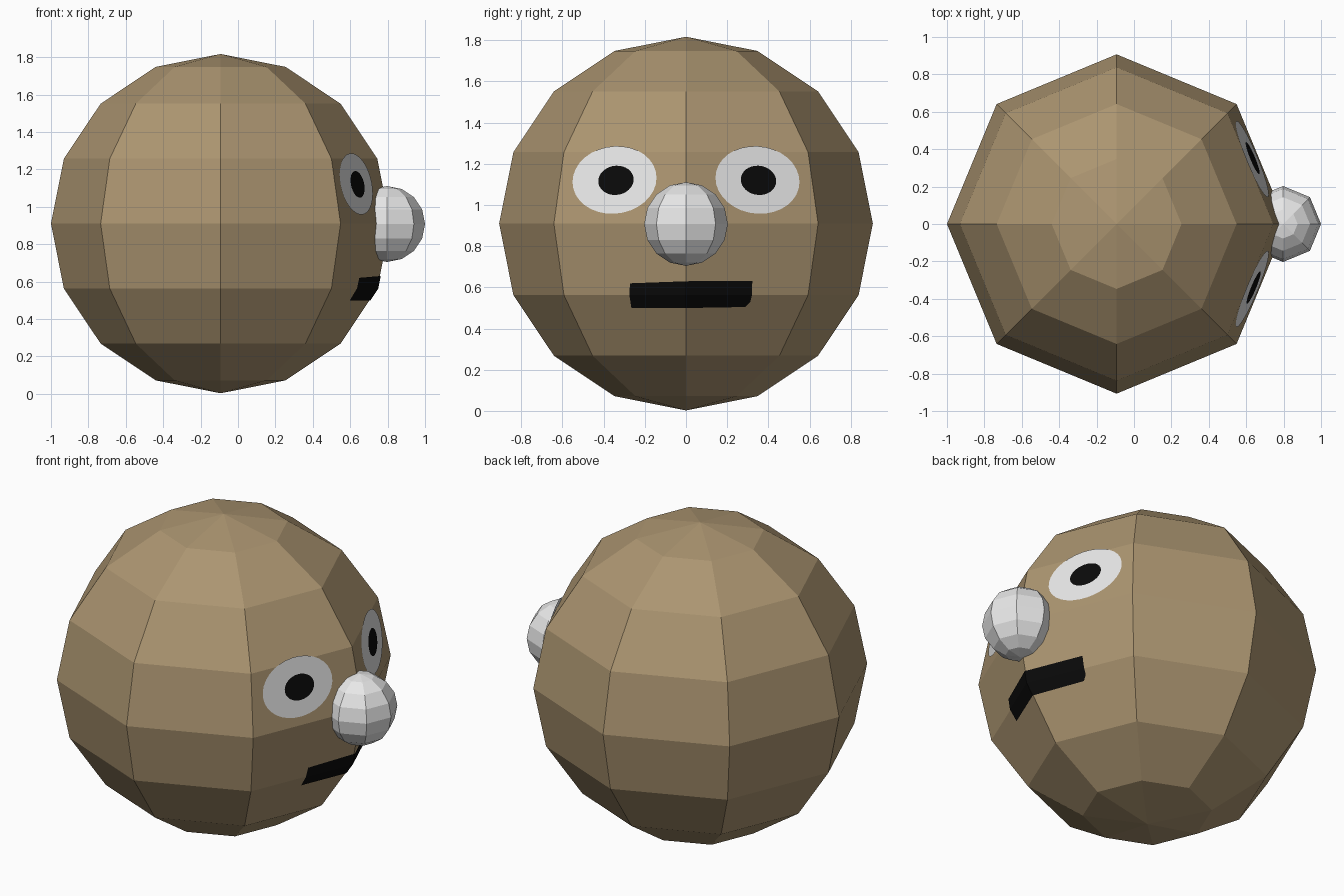
import bpy, bmesh, math

if "Cube" in bpy.data.objects:
    bpy.data.objects.remove(bpy.data.objects["Cube"])

CX, CZ, R = -0.093, 0.91, 0.907
T = math.tan(math.radians(22.5))


def material(name, col):
    m = bpy.data.materials.new(name)
    m.diffuse_color = (*col, 1)
    m.use_nodes = True
    m.node_tree.nodes["Principled BSDF"].inputs["Base Color"].default_value = m.diffuse_color
    return m


brown = material("tan_brown", (0.41, 0.30, 0.164))
white = material("off_white", (0.8, 0.8, 0.8))
black = material("black", (0.003, 0.003, 0.003))


def ball(name, x, z, r, mat):
    bpy.ops.mesh.primitive_uv_sphere_add(segments=8, ring_count=8, radius=r, location=(x, 0, z))
    o = bpy.context.object
    o.name = name
    o.data.materials.append(mat)


def face_x(y, z):
    # x of the faceted head surface on the face side
    h = abs(z - CZ)
    h1 = R * math.sin(math.pi / 8)
    r1 = R * math.cos(math.pi / 8)
    r2 = R * math.sin(math.pi / 4)
    if z > CZ or h <= h1:
        r = R - (R - r1) * h / h1
    else:
        r = r1 - (r1 - r2) * (h - h1) / (r2 - h1)
    return CX + r - abs(y) * T


def plate(name, polys, lift, mat):
    # thin painted detail lying on the head facets
    bm = bmesh.new()
    for p in polys:
        bm.faces.new([bm.verts.new((face_x(y, z) + lift, y, z)) for y, z in p])
    bmesh.ops.remove_doubles(bm, verts=bm.verts, dist=1e-5)
    me = bpy.data.meshes.new(name)
    bm.to_mesh(me)
    bm.free()
    me.materials.append(mat)
    o = bpy.data.objects.new(name, me)
    bpy.context.collection.objects.link(o)


def ellipse(cy, cz, ry, rz, side):
    pts = []
    for i in range(32):
        a = 2 * math.pi * i / 32
        dy = ry * math.cos(a)
        pts.append((cy + dy, cz + rz * math.sin(a) - side * 0.05 * dy))
    return pts


# Head and nose
ball("head", CX, CZ, R, brown)
ball("nose", 0.797, 0.908, 0.203, white)

# Eyes and pupils
for side, label in ((1, "left"), (-1, "right")):
    plate("eye_" + label, [ellipse(side * 0.347, 1.122, 0.204, 0.164, side)], 0.004, white)
    plate("pupil_" + label, [ellipse(side * (0.352 if side > 0 else 0.34), 1.12, 0.086, 0.071, side)],
          0.008, black)

# Mouth, bent over the centre edge and the ring edge
zm = CZ - R * math.sin(math.pi / 8)
plate("mouth", [
    [(-0.265, 0.5), (0, 0.5), (0, zm), (-0.275, zm)],
    [(0, 0.5), (0.288, 0.505), (0.312, 0.53), (0.32, zm), (0, zm)],
    [(-0.275, zm), (0, zm), (0, 0.63), (-0.272, 0.62)],
    [(0, zm), (0.32, zm), (0.322, 0.632), (0, 0.63)],
], 0.005, black)
